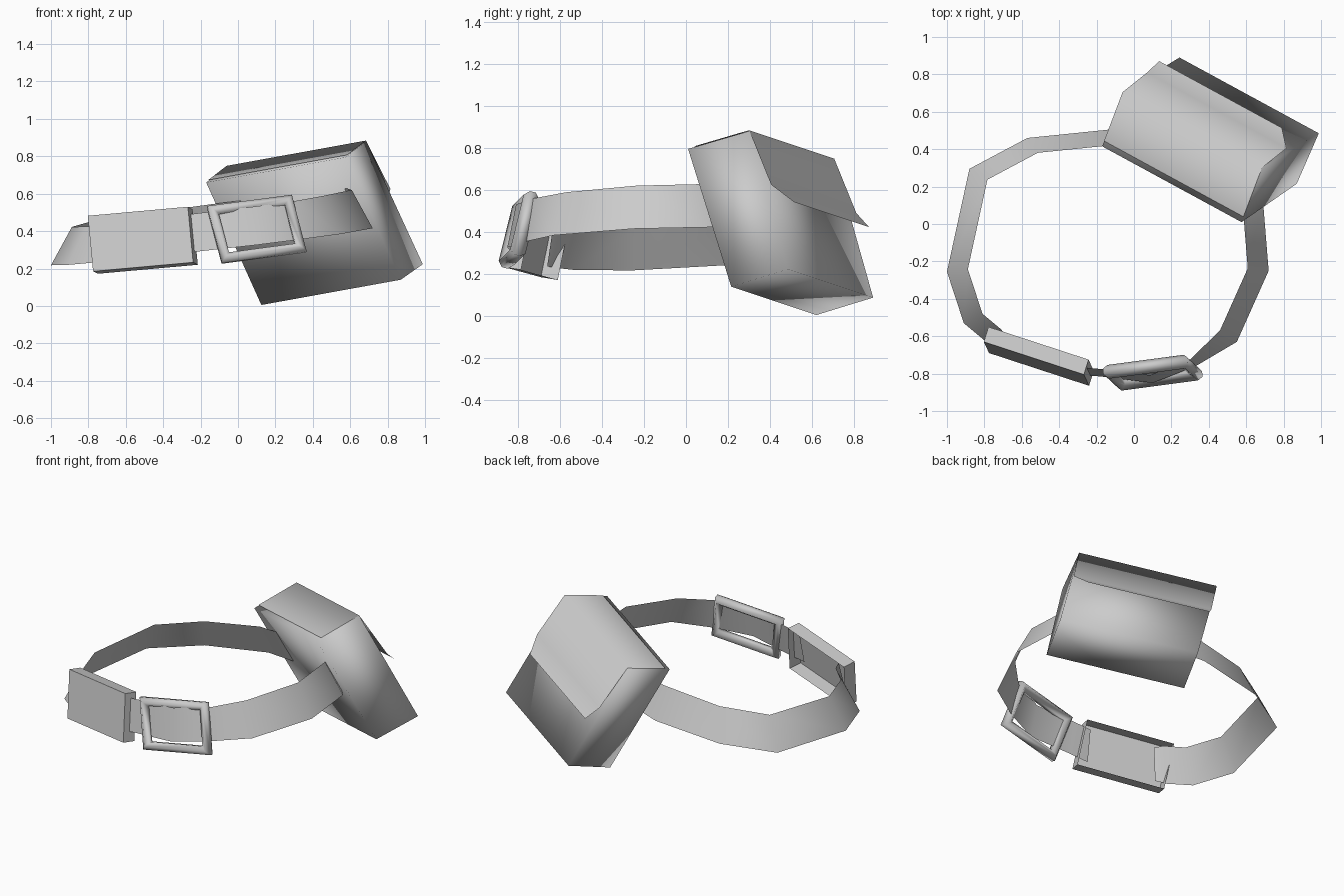
import bpy, bmesh
from mathutils import Vector

cube = bpy.data.objects.get("Cube")
if cube:
    bpy.data.objects.remove(cube, do_unlink=True)

grey = bpy.data.materials.new("plain_grey")
grey.use_nodes = True
COLOR = (0.6, 0.6, 0.6, 1)
grey.diffuse_color = COLOR
grey.node_tree.nodes["Principled BSDF"].inputs["Base Color"].default_value = COLOR


def make(name, rows, loop_rows=False, loop_cols=False, caps=False, smooth=True, flip=False):
    """Skin a grid of points, optionally closed along either direction."""
    bm = bmesh.new()
    grid = [[bm.verts.new(p) for p in row] for row in rows]
    n, m = len(grid), len(grid[0])
    for i in range(n if loop_rows else n - 1):
        for j in range(m if loop_cols else m - 1):
            a, b = grid[i], grid[(i + 1) % n]
            k = (j + 1) % m
            bm.faces.new((a[j], b[j], b[k], a[k]))
    if caps:
        bm.faces.new(grid[0])
        bm.faces.new(grid[-1][::-1])
    bmesh.ops.recalc_face_normals(bm, faces=bm.faces)
    if flip:
        bmesh.ops.reverse_faces(bm, faces=bm.faces)
    mesh = bpy.data.meshes.new(name)
    bm.to_mesh(mesh)
    bm.free()
    mesh.materials.append(grey)
    for poly in mesh.polygons:
        poly.use_smooth = smooth
    obj = bpy.data.objects.new(name, mesh)
    bpy.context.collection.objects.link(obj)
    return obj


# Belt: a leaning strip, lower edge outside, upper edge pulled to the middle
def belt_station(x, y):
    pull = 0.94 if y < -0.65 else 0.87
    z = 0.225 + 0.115 * (x + 1) + 0.03 * y
    mid = Vector((-0.14, -0.15, 0))
    top = mid + (Vector((x, y, 0)) - mid) * pull
    top.z = z + 0.205
    return [(x, y, z), top]


belt_right = [(0.5, 0.35), (0.69, 0.12), (0.72, -0.25), (0.55, -0.63),
              (0.33, -0.76), (0.1, -0.85), (-0.18, -0.815), (-0.31, -0.805)]
belt_left = [(-0.72, -0.66), (-0.79, -0.63), (-0.91, -0.53), (-1, -0.255), (-0.88, 0.295),
             (-0.57, 0.46), (-0.13, 0.505), (0.2, 0.42)]
make("belt_right", [belt_station(*p) for p in belt_right])
make("belt_left", [belt_station(*p) for p in belt_left])

# Keeper: box open towards the inside of the belt
start = Vector((-0.775, -0.69, 0.185))
along = Vector((0.535, -0.175, 0.048))
rise = Vector((-0.028, 0.06, 0.297))
depth = Vector((0.025, 0.08, -0.013))
front = [start, start + along, start + along + rise, start + rise]
keeper = make("belt_keeper", [[p + depth for p in front], front],
              loop_cols=True, caps=True, smooth=False)
bm = bmesh.new()
bm.from_mesh(keeper.data)
bm.faces.ensure_lookup_table()
back = max(bm.faces, key=lambda f: f.normal.dot(depth))
bmesh.ops.delete(bm, geom=[back], context="FACES_ONLY")
bm.to_mesh(keeper.data)
bm.free()

# Buckle: rectangular ring with a faceted bar, smooth shaded
centre = Vector((0.1, -0.795, 0.41))
u = Vector((0.45, 0.06, 0.06)).normalized()
v = Vector((-0.08, 0.075, 0.305)).normalized()
w = u.cross(v).normalized()
bar = [(0, -0.015), (0, 0.015), (0.022, 0.038), (0.05, 0.015),
       (0.05, -0.015), (0.022, -0.038)]
rings = []
for sx, sy in ((-1, -1), (1, -1), (1, 1), (-1, 1)):
    rings.append([centre + u * sx * (0.23 - i) + v * sy * (0.16 - i) + w * d for i, d in bar])
make("buckle_frame", rings, loop_rows=True, loop_cols=True)

# Pouch: slanted box swept along its length
length = Vector((0.745, -0.405, 0.135))
front_top = Vector((-0.17, 0.415, 0.66))
ridge = Vector((-0.06, 0.705, 0.745))
back_bottom = Vector((0.243, 0.89, 0.088))
front_bottom = Vector((0.125, 0.62, 0.005))
end = [front_top, ridge, back_bottom, front_bottom]
make("pouch_body", [end, [p + length for p in end]], loop_cols=True, caps=True)

# Flap: sheet over the top, hanging down the back with clipped corners
lift = Vector((-0.001, 0, 0.004))
side = Vector((0.07, 0.81, 0.49))
tip = Vector((0.09, 0.895, 0.415))
clip = length * 0.06
rows = [[p + lift, p + length + lift] for p in (front_top.lerp(ridge, 0.1), ridge)]
rows += [[side, side + length], [tip + clip, tip + length - clip]]
make("pouch_flap", rows)
